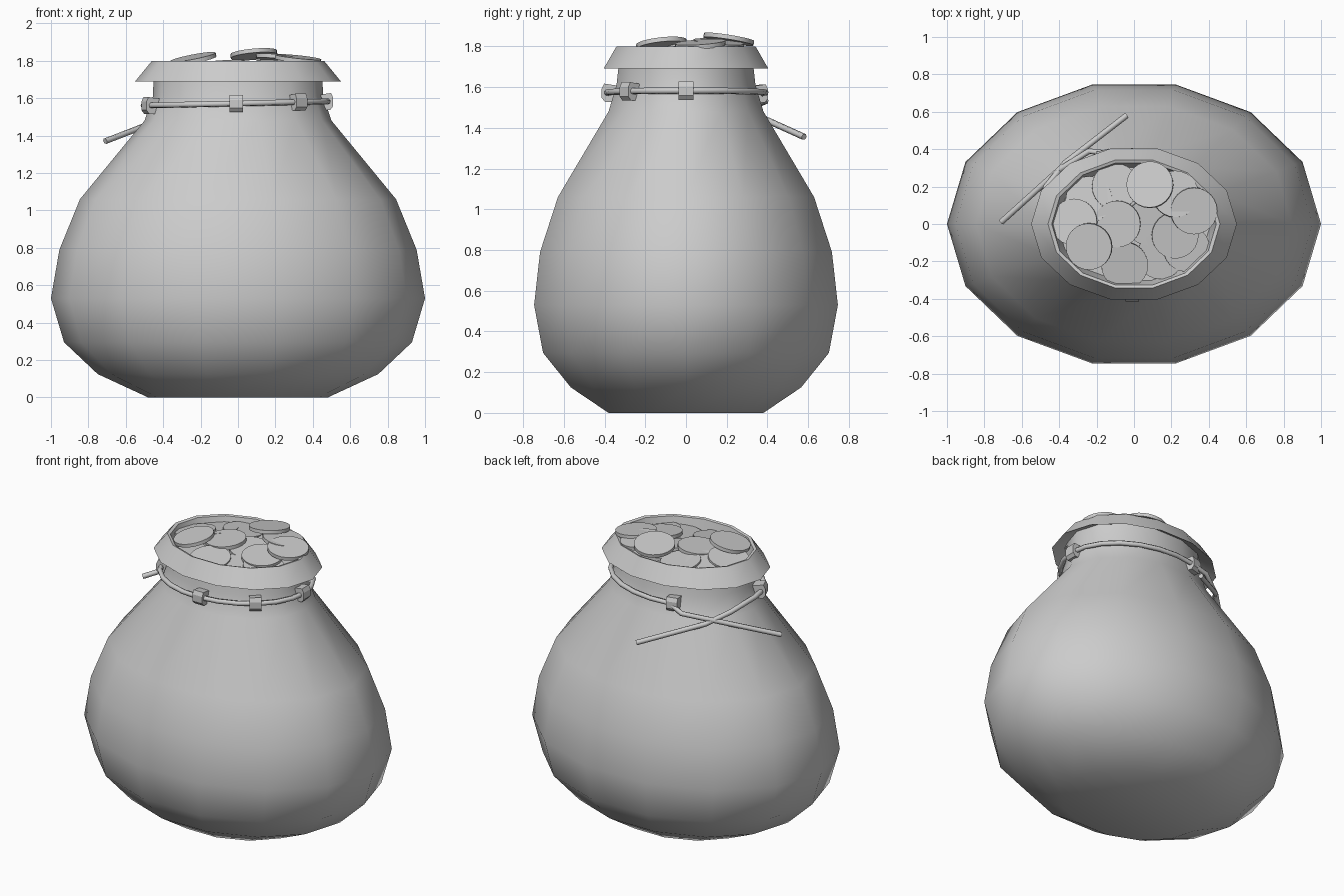
import bpy, bmesh, math
from mathutils import Vector, Matrix, Euler

if "Cube" in bpy.data.objects:
    bpy.data.objects.remove(bpy.data.objects["Cube"])

SIDES = 14


def finish(name, bm, angle=None):
    bmesh.ops.recalc_face_normals(bm, faces=bm.faces)
    me = bpy.data.meshes.new(name)
    bm.to_mesh(me)
    bm.free()
    ob = bpy.data.objects.new(name, me)
    bpy.context.collection.objects.link(ob)
    if angle:
        bpy.ops.object.select_all(action='DESELECT')
        bpy.context.view_layer.objects.active = ob
        ob.select_set(True)
        bpy.ops.object.shade_smooth_by_angle(angle=math.radians(angle))
    return ob


# Sack: elliptical rings (half width x, half depth y, height z), up the outside,
# over the folded lip and down the inside
rings = [
    (0.48, 0.39, 0.0), (0.75, 0.58, 0.125), (0.93, 0.72, 0.295), (1.0, 0.765, 0.53),
    (0.955, 0.735, 0.79), (0.845, 0.645, 1.06), (0.50, 0.39, 1.48), (0.455, 0.35, 1.61),
    (0.45, 0.335, 1.74), (0.55, 0.415, 1.69), (0.46, 0.35, 1.80), (0.44, 0.335, 1.795),
    (0.41, 0.31, 1.68),
]
bm = bmesh.new()
loops = []
for rx, ry, z in rings:
    loops.append([bm.verts.new((rx * math.cos(2 * math.pi * i / SIDES),
                                ry * math.sin(2 * math.pi * i / SIDES), z))
                  for i in range(SIDES)])
for a, b in zip(loops, loops[1:]):
    for i in range(SIDES):
        j = (i + 1) % SIDES
        bm.faces.new((a[i], a[j], b[j], b[i]))
bm.faces.new(loops[0][::-1])
bm.faces.new(loops[-1])
finish("sack", bm, 40)

# Coins: x, y, z, tilt about x, tilt about y (degrees)
coins = [
    (0.085, 0.21, 1.835, -9, -5), (0.22, 0.16, 1.812, -5, 6), (0.32, 0.07, 1.81, 4, 6),
    (-0.09, 0.0, 1.785, 3, -4), (-0.24, -0.12, 1.81, 6, -11), (-0.32, 0.01, 1.775, -4, -10),
    (-0.24, 0.13, 1.765, -6, -6), (-0.05, -0.22, 1.755, 9, 3), (0.08, 0.01, 1.765, 5, 5),
    (0.22, -0.06, 1.78, 6, 4), (0.14, -0.17, 1.75, 8, -3), (0.28, -0.13, 1.755, 5, 7),
    (-0.1, 0.2, 1.765, -7, 3), (-0.15, 0.05, 1.75, 0, 0), (0.05, -0.1, 1.73, 0, 0),
    (0.1, 0.12, 1.75, 0, 3),
]
for n, (x, y, z, tx, ty) in enumerate(coins):
    bm = bmesh.new()
    rot = Euler((math.radians(tx), math.radians(ty), 0)).to_matrix().to_4x4()
    bmesh.ops.create_cone(bm, cap_ends=True, segments=24, radius1=0.125, radius2=0.125,
                          depth=0.022, matrix=Matrix.Translation((x, y, z)) @ rot)
    finish(f"coin_{n + 1}", bm, 40)

# Drawstring: one cord around the neck with its two tails crossing at the back left
def around(deg):
    a = math.radians(deg)
    x = 0.495 * math.cos(a) - 0.01
    return Vector((x, 0.39 * math.sin(a), 1.572 + 0.022 * x))


path = [Vector((-0.04, 0.58, 1.355)), Vector((-0.37, 0.325, 1.47)), Vector((-0.47, 0.20, 1.53))]
path += [around(d) for d in range(180, 466, 15)]
path += [Vector((-0.24, 0.39, 1.53)), Vector((-0.40, 0.29, 1.49)), Vector((-0.71, 0.01, 1.37))]
cu = bpy.data.curves.new("drawstring", 'CURVE')
cu.dimensions = '3D'
cu.bevel_depth = 0.016
cu.bevel_resolution = 1
cu.use_fill_caps = True
sp = cu.splines.new('POLY')
sp.points.add(len(path) - 1)
for p, co in zip(sp.points, path):
    p.co = (*co, 1)
sp.use_smooth = True
bpy.context.collection.objects.link(bpy.data.objects.new("drawstring", cu))

# Cord loops: small folded tabs that hold the cord to the neck
tab = [(-0.055, 0.035), (0.012, 0.045), (0.024, 0.02), (0.024, -0.025), (0.008, -0.045), (-0.03, -0.045)]
for n, deg in enumerate((-90, -47, 0, 108, 198)):
    c = around(deg)
    a = math.radians(deg)
    out = Vector((math.cos(a) / 0.495, math.sin(a) / 0.39, 0)).normalized()
    side = Vector((-out.y, out.x, 0)) * 0.036
    bm = bmesh.new()
    ends = [[bm.verts.new(c + out * r + s * side + Vector((0, 0, h))) for r, h in tab]
            for s in (-1, 1)]
    k = len(tab)
    for i in range(k):
        j = (i + 1) % k
        bm.faces.new((ends[0][i], ends[0][j], ends[1][j], ends[1][i]))
    bm.faces.new(ends[0][::-1])
    bm.faces.new(ends[1])
    finish(f"cord_loop_{n + 1}", bm)
